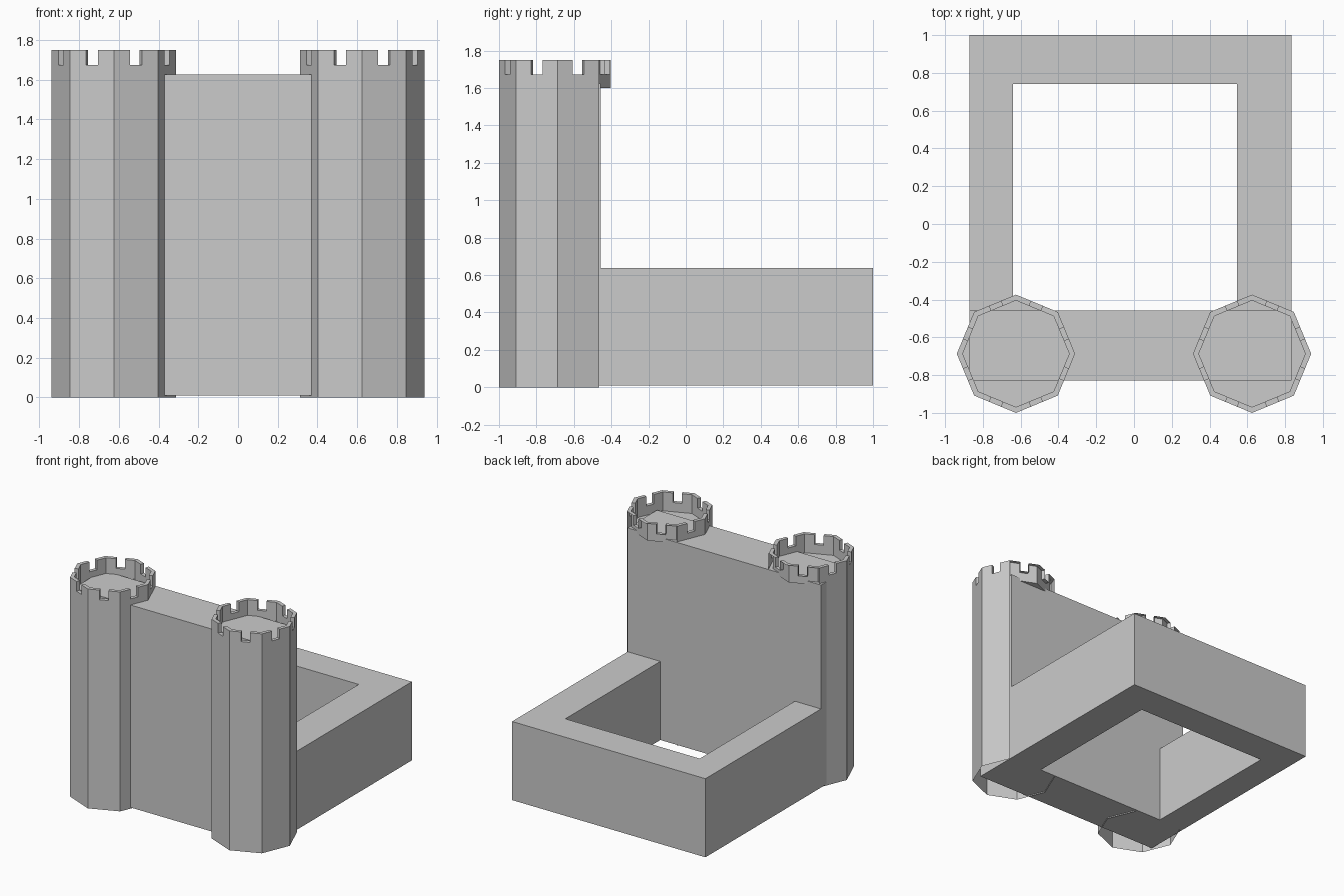
import bpy
import bmesh
from math import cos, sin, tau
from mathutils import Vector

cube = bpy.data.objects.get("Cube")
if cube:
    bpy.data.objects.remove(cube, do_unlink=True)

# One plain stone colour
stone = bpy.data.materials.new("grey_stone")
stone.use_nodes = True
colour = (0.6, 0.6, 0.6, 1)
stone.diffuse_color = colour
bsdf = next(n for n in stone.node_tree.nodes if n.type == "BSDF_PRINCIPLED")
bsdf.inputs["Base Color"].default_value = colour
bsdf.inputs["Roughness"].default_value = 0.9

SIDES = 8
RADIUS, INNER = 0.313, 0.282
FLOOR, NOTCH, TOP = 1.6, 1.673, 1.75
NOTCH_HALF = 0.033
TOWER_X, TOWER_Y = 0.625, -0.687


def finish(bm, name, location=(0, 0, 0)):
    bmesh.ops.remove_doubles(bm, verts=bm.verts, dist=0.0001)
    mesh = bpy.data.meshes.new(name)
    bm.to_mesh(mesh)
    bm.free()
    mesh.materials.append(stone)
    obj = bpy.data.objects.new(name, mesh)
    obj.location = location
    bpy.context.collection.objects.link(obj)
    return obj


def box(name, x0, x1, y0, y1, z0, z1):
    bm = bmesh.new()
    bmesh.ops.create_cube(bm, size=1)
    bmesh.ops.scale(bm, vec=(x1 - x0, y1 - y0, z1 - z0), verts=bm.verts)
    bmesh.ops.translate(bm, vec=((x0 + x1) / 2, (y0 + y1) / 2, (z0 + z1) / 2), verts=bm.verts)
    return finish(bm, name)


def ring(radius):
    return [Vector((radius * cos(tau * i / SIDES), radius * sin(tau * i / SIDES), 0))
            for i in range(SIDES)]


def tower(name, x):
    bm = bmesh.new()

    def face(*points):
        bm.faces.new([bm.verts.new(p) for p in points])

    def at(p, z):
        return Vector((p.x, p.y, z))

    def panel(a, b, z0, z1):
        face(at(a, z0), at(b, z0), at(b, z1), at(a, z1))

    outer, inner = ring(RADIUS), ring(INNER)

    # Sunken floor inside the parapet
    face(*[at(p, FLOOR) for p in inner])

    for i in range(SIDES):
        j = (i + 1) % SIDES
        a, b, c, d = outer[i], outer[j], inner[i], inner[j]
        along = (b - a).normalized() * NOTCH_HALF
        mid_out, mid_in = (a + b) / 2, (c + d) / 2
        n0, n1 = mid_out - along, mid_out + along
        m0, m1 = mid_in - along, mid_in + along

        # Shaft and outer parapet; the two rear sides are open against the wall
        if mid_out.y < RADIUS * 0.7:
            panel(a, b, 0, NOTCH)
            panel(a, n0, NOTCH, TOP)
            panel(n1, b, NOTCH, TOP)

        # Inner parapet
        panel(d, c, FLOOR, NOTCH)
        panel(m0, c, NOTCH, TOP)
        panel(d, m1, NOTCH, TOP)

        # Merlon tops, notch sill and notch cheeks
        face(*[at(p, TOP) for p in (a, n0, m0, c)])
        face(*[at(p, TOP) for p in (n1, b, d, m1)])
        face(*[at(p, NOTCH) for p in (n0, n1, m1, m0)])
        panel(n0, m0, NOTCH, TOP)
        panel(m1, n1, NOTCH, TOP)

    return finish(bm, name, (x, TOWER_Y, 0))


# Front towers
tower("left_tower", TOWER_X)
tower("right_tower", -TOWER_X)

# Tall gate wall between the towers
LEFT, RIGHT, BACK, BASE, LOW = 0.835, -0.872, 1.0, 0.01, 0.637
WALL_BACK = -0.457
box("front_wall", RIGHT, LEFT, -0.828, WALL_BACK, BASE, 1.625)

# Low courtyard walls
box("left_wall", 0.546, LEFT, WALL_BACK, BACK, BASE, LOW)
box("right_wall", RIGHT, -0.641, WALL_BACK, BACK, BASE, LOW)
box("back_wall", -0.641, 0.546, 0.742, BACK, BASE, LOW)
